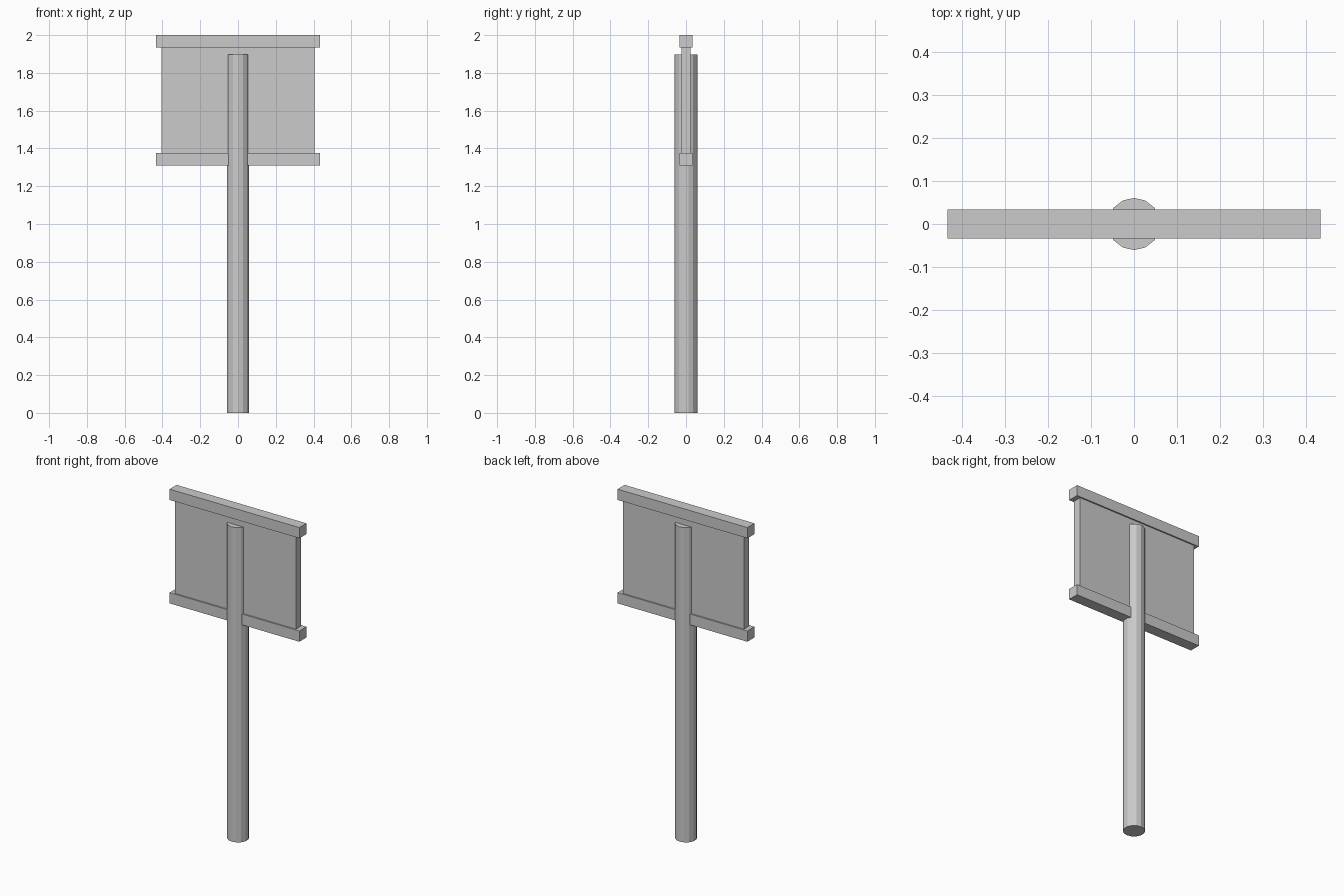
import bpy

if "Cube" in bpy.data.objects:
    bpy.data.objects.remove(bpy.data.objects["Cube"])


def box(name, size, center):
    bpy.ops.mesh.primitive_cube_add(size=1, location=center)
    ob = bpy.context.object
    ob.name = name
    ob.scale = size
    bpy.ops.object.transform_apply(location=False, rotation=False, scale=True)
    return ob


# Round post, low-poly with flat faces
POST_H = 1.898
bpy.ops.mesh.primitive_cylinder_add(vertices=14, radius=0.0605, depth=POST_H,
                                    location=(0, 0, POST_H / 2))
bpy.context.object.name = "post"

# Sign panel held between two square rails
RAIL = 0.065
TOP, BOTTOM = 2.0, 1.311
box("sign_panel", (0.808, 0.05, TOP - BOTTOM - 2 * RAIL),
    (0, 0, (TOP + BOTTOM) / 2))

# Top and bottom rails
for name, z in (("top_rail", TOP - RAIL / 2), ("bottom_rail", BOTTOM + RAIL / 2)):
    box(name, (0.866, 0.067, RAIL), (0, 0, z))
